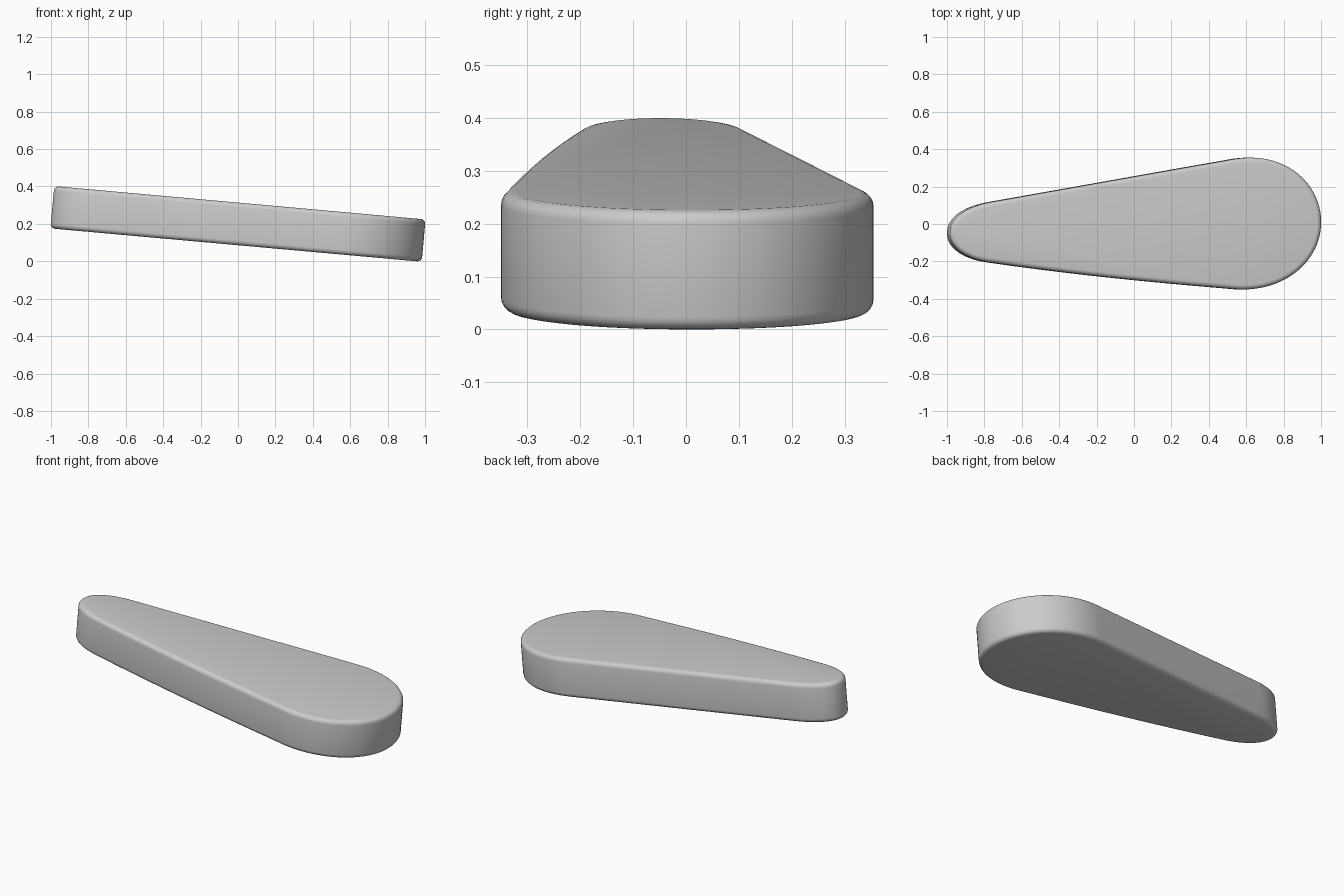
import bpy, bmesh, math
from mathutils import Vector, Matrix
from mathutils.geometry import interpolate_bezier

if "Cube" in bpy.data.objects:
    bpy.data.objects.remove(bpy.data.objects["Cube"])

TILT = math.radians(5.13)
THICK = 0.227

# Teardrop outline: point, handle out, handle in of the next point, steps
outline = [
    ((-1, -0.05), (-1, 0.04), (-0.90, 0.096), 16),
    ((-0.78, 0.117), (-0.34, 0.194), (0.09, 0.271), 4),
    ((0.53, 0.347), (0.56, 0.352), (0.59, 0.355), 4),
    ((0.62, 0.355), (0.84, 0.355), (1, 0.20), 20),
    ((1, 0.01), (1, -0.19), (0.82, -0.35), 20),
    ((0.58, -0.35), (0.55, -0.35), (0.53, -0.348), 4),
    ((0.50, -0.345), (0.07, -0.310), (-0.37, -0.266), 8),
    ((-0.80, -0.203), (-0.91, -0.185), (-1, -0.13), 16),
]
points = []
for i, (p, h1, h2, steps) in enumerate(outline):
    end = outline[(i + 1) % len(outline)][0]
    points += interpolate_bezier(*(Vector(v) for v in (p, h1, h2, end)), steps + 1)[:-1]

# Tilted slab extruded from the outline
bm = bmesh.new()
face = bm.faces.new([bm.verts.new((p[0] * 0.9965, p[1], -THICK / 2)) for p in points])
top = bmesh.ops.extrude_face_region(bm, geom=[face])["geom"]
bmesh.ops.translate(bm, vec=(0, 0, THICK),
                    verts=[v for v in top if isinstance(v, bmesh.types.BMVert)])
bmesh.ops.recalc_face_normals(bm, faces=bm.faces)

# Rounded rims on both flat faces
rims = [e for e in bm.edges if abs(e.verts[0].co.z - e.verts[1].co.z) < 1e-5]
bmesh.ops.bevel(bm, geom=rims, offset=0.025, segments=5, profile=0.5, affect='EDGES')
bmesh.ops.rotate(bm, verts=bm.verts, matrix=Matrix.Rotation(TILT, 3, 'Y'))
bmesh.ops.translate(bm, verts=bm.verts, vec=(0, 0, -min(v.co.z for v in bm.verts)))

mesh = bpy.data.meshes.new("tapered_slab")
bm.to_mesh(mesh)
bm.free()
slab = bpy.data.objects.new("tapered_slab", mesh)
bpy.context.collection.objects.link(slab)
bpy.context.view_layer.objects.active = slab
slab.select_set(True)
bpy.ops.object.shade_smooth_by_angle(angle=math.radians(35))
